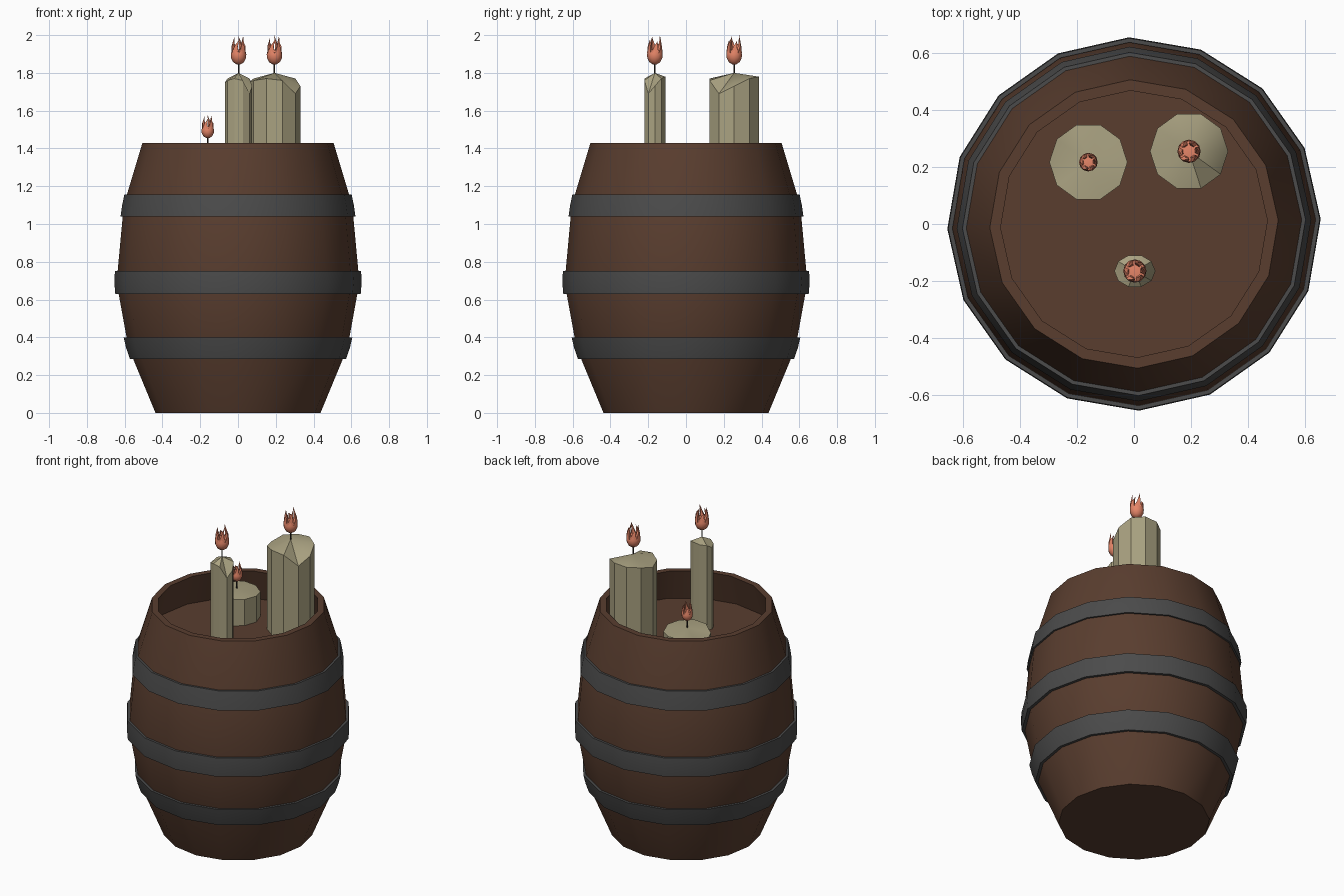
import bpy, bmesh
from math import sin, cos, pi, radians

if "Cube" in bpy.data.objects:
    bpy.data.objects.remove(bpy.data.objects["Cube"])


def material(name, rgb):
    m = bpy.data.materials.new(name)
    m.diffuse_color = (*rgb, 1)
    m.use_nodes = True
    m.node_tree.nodes["Principled BSDF"].inputs["Base Color"].default_value = m.diffuse_color
    return m


WOOD = material("wood", (0.10, 0.047, 0.028))
IRON = material("iron", (0.07, 0.07, 0.07))
WAX = material("wax", (0.40, 0.36, 0.22))
FIRE = material("fire", (0.80, 0.24, 0.14))
SOOT = material("soot", (0.03, 0.025, 0.02))


def add_lathe(bm, profile, n, rot=0.0, loop=False):
    """Revolve (radius, z) points; open profiles are capped at both ends."""
    rings = [[bm.verts.new((r * cos(rot + 2 * pi * i / n), r * sin(rot + 2 * pi * i / n), z))
              for i in range(n)] for r, z in profile]
    pairs = list(zip(rings, rings[1:])) + ([(rings[-1], rings[0])] if loop else [])
    for a, b in pairs:
        for i in range(n):
            j = (i + 1) % n
            bm.faces.new((a[i], a[j], b[j], b[i]))
    if not loop:
        bm.faces.new(rings[0][::-1])
        bm.faces.new(rings[-1])
    return rings


def finish(bm, name, mat, loc=(0, 0, 0), angle=30):
    bmesh.ops.recalc_face_normals(bm, faces=bm.faces)
    me = bpy.data.meshes.new(name)
    bm.to_mesh(me)
    bm.free()
    me.materials.append(mat)
    ob = bpy.data.objects.new(name, me)
    ob.location = loc
    bpy.context.collection.objects.link(ob)
    bpy.ops.object.select_all(action='DESELECT')
    ob.select_set(True)
    bpy.context.view_layer.objects.active = ob
    bpy.ops.object.shade_smooth_by_angle(angle=radians(angle))
    return ob


SIDES, TWIST = 16, radians(1.5)
FLOOR = 1.23

# barrel body with recessed lid
bm = bmesh.new()
add_lathe(bm, [(0.437, 0), (0.58, 0.345), (0.643, 0.69), (0.605, 1.10), (0.506, 1.43),
               (0.468, 1.43), (0.525, FLOOR)], SIDES, TWIST)
finish(bm, "barrel", WOOD)

# iron hoops: (bottom z, bottom radius, mid radius, top z, top radius)
for name, z0, r0, rm, z1, r1 in (("lower_hoop", 0.285, 0.572, 0.592, 0.40, 0.606),
                                 ("middle_hoop", 0.63, 0.650, 0.655, 0.75, 0.652),
                                 ("upper_hoop", 1.04, 0.622, 0.614, 1.155, 0.602)):
    bm = bmesh.new()
    t = 0.03
    add_lathe(bm, [(r0, z0), (rm, (z0 + z1) / 2), (r1, z1), (r1 - t, z1), (r0 - t, z0)],
              SIDES, TWIST, loop=True)
    finish(bm, name, IRON)

# uneven rim of a candle, as drop below the tip for each of ten sides
DROP = [0.07, 0.03, 0.02, 0.025, 0.03, 0.05, 0.04, 0.03, 0.04, 0.11]


def candle(name, x, y, rx, ry, tip, drop_scale, flame_scale, turn=0):
    # wax body with a shallow cone top
    bm = bmesh.new()
    low, top = [], []
    for i in range(10):
        a = 2 * pi * i / 10
        d = DROP[(i + turn) % 10] * drop_scale
        low.append(bm.verts.new((rx * cos(a), ry * sin(a), FLOOR)))
        top.append(bm.verts.new((rx * cos(a), ry * sin(a), tip - d)))
    peak = bm.verts.new((0, 0, tip))
    bm.faces.new(low[::-1])
    for i in range(10):
        j = (i + 1) % 10
        bm.faces.new((low[i], low[j], top[j], top[i]))
        bm.faces.new((top[i], top[j], peak))
    finish(bm, name + "_candle", WAX, (x, y, 0))

    # wick
    bm = bmesh.new()
    add_lathe(bm, [(0.004, tip - 0.01), (0.004, tip + 0.06)], 6)
    finish(bm, name + "_wick", SOOT, (x, y, 0))

    # flame: round bulb crowned by twisted tongues
    bm = bmesh.new()
    add_lathe(bm, [(0.010, 0), (0.029, 0.012), (0.040, 0.035), (0.041, 0.055),
                   (0.036, 0.075), (0.018, 0.078)], 12)
    for k, h in enumerate((0.125, 0.155, 0.115, 0.145, 0.13, 0.15)):
        a = 2 * pi * k / 6
        base = [bm.verts.new((r * cos(a + d), r * sin(a + d), z)) for r, d, z in
                ((0.041, -0.5, 0.06), (0.041, 0.5, 0.06), (0.02, 0.4, 0.07), (0.02, -0.4, 0.07))]
        mid = [bm.verts.new((r * cos(a + d), r * sin(a + d), 0.095)) for r, d in
               ((0.038, -0.1), (0.038, 0.4), (0.025, 0.4), (0.025, -0.1))]
        end = bm.verts.new((0.027 * cos(a + 0.6), 0.027 * sin(a + 0.6), h))
        for i in range(4):
            j = (i + 1) % 4
            bm.faces.new((base[i], base[j], mid[j], mid[i]))
            bm.faces.new((mid[i], mid[j], end))
    bmesh.ops.scale(bm, vec=(flame_scale,) * 3, verts=bm.verts)
    finish(bm, name + "_flame", FIRE, (x, y, tip + 0.045), 50)


candle("thick", 0.193, 0.255, 0.137, 0.137, 1.80, 1.0, 1.0)
candle("thin", 0.003, -0.165, 0.072, 0.058, 1.80, 1.0, 1.0)
candle("short", -0.16, 0.217, 0.137, 0.137, 1.41, 0.5, 0.8, turn=4)
